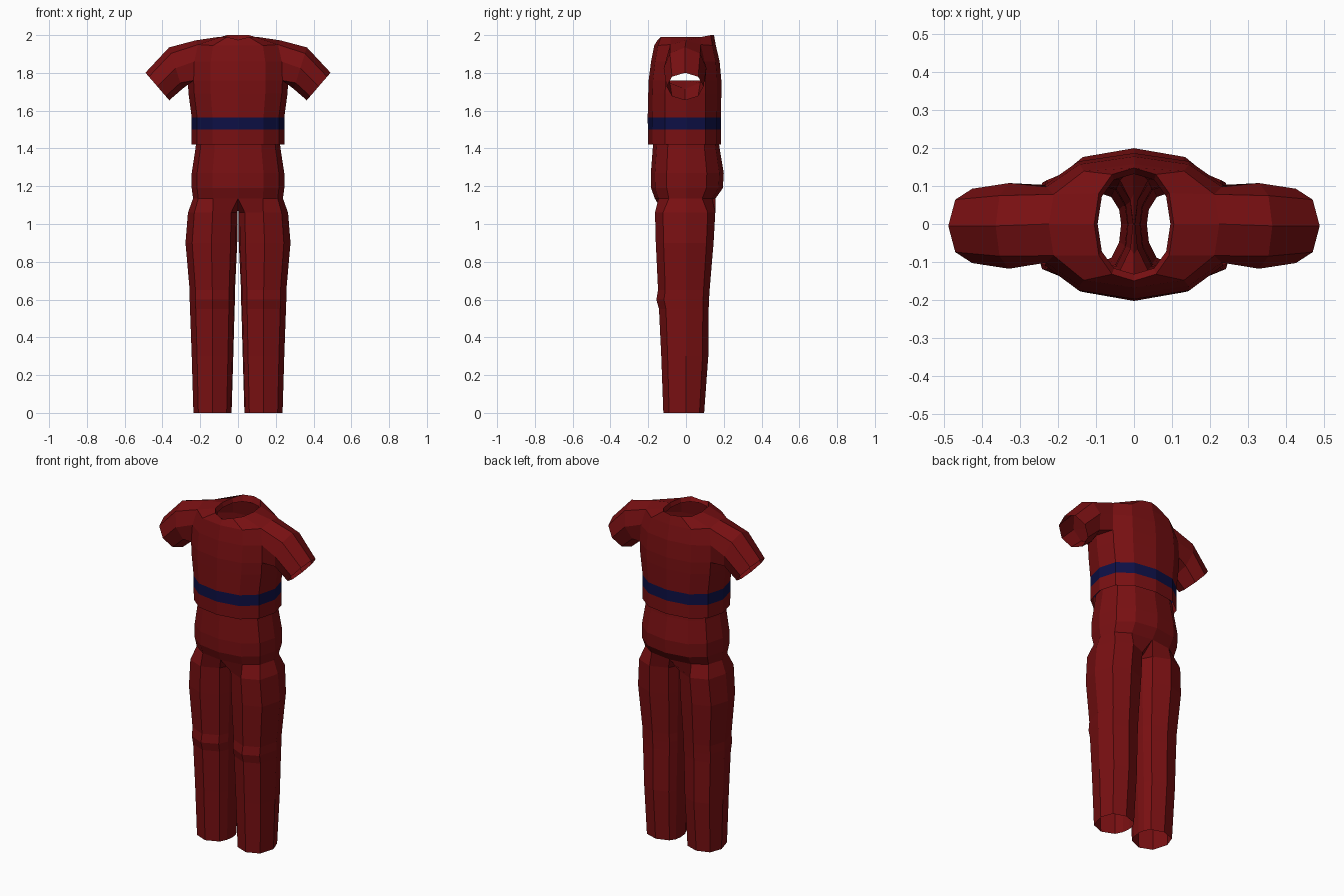
import bpy
import bmesh
from math import sin, cos, pi, radians, copysign

old = bpy.data.objects.get("Cube")
if old:
    bpy.data.objects.remove(old)


def material(name, rgb):
    m = bpy.data.materials.new(name)
    m.use_nodes = True
    m.diffuse_color = (*rgb, 1)
    m.node_tree.nodes["Principled BSDF"].inputs["Base Color"].default_value = (*rgb, 1)
    return m


red = material("dark_red_cloth", (0.19, 0.005, 0.006))
navy = material("navy_stripe", (0.004, 0.005, 0.06))


def power(v, e=0.86):
    return copysign(abs(v) ** e, v)


def half_ring(bm, z, rx, front, back):
    """Half of a rounded body section, from front centre round the +x side to back centre."""
    ring = []
    for i in range(7):
        a = i * pi / 6
        x = 0 if i in (0, 6) else rx * power(sin(a))
        y = -power(cos(a)) * (front if i < 3 else back)
        ring.append(bm.verts.new((x, y, z)))
    return ring


def strip(bm, low, high, closed=False, skip=()):
    """Quads between two rings of equal length."""
    n = len(low)
    for i in range(n if closed else n - 1):
        if i not in skip:
            j = (i + 1) % n
            bm.faces.new((low[i], low[j], high[j], high[i]))


def finish(bm, name, mats):
    me = bpy.data.meshes.new(name)
    bm.normal_update()
    bm.to_mesh(me)
    bm.free()
    ob = bpy.data.objects.new(name, me)
    bpy.context.collection.objects.link(ob)
    for m in mats:
        me.materials.append(m)
    mirror = ob.modifiers.new("mirror", "MIRROR")
    mirror.use_clip = True
    mirror.merge_threshold = 0.0005
    return ob


# Shirt body: hem up to the armpit
bm = bmesh.new()
rows = [half_ring(bm, *r) for r in (
    (1.42, .245, .200, .185), (1.50, .245, .202, .185), (1.565, .245, .203, .185),
    (1.69, .262, .200, .187), (1.76, .266, .198, .187))]
for low, high in zip(rows, rows[1:]):
    strip(bm, low, high)

# Chest and shoulders, leaving an armhole at the side
armpit = rows[-1]
chest = half_ring(bm, 1.86, .262, .185, .178)
shoulder = half_ring(bm, 1.945, .24, .168, .158)
for v in (shoulder[2], shoulder[4]):
    v.co.z, v.co.y = 1.95, v.co.y * 0.9
shoulder[3].co = (.225, 0, 1.972)
neck = half_ring(bm, 1.99, .105, .150, .148)
lip = half_ring(bm, 1.965, .096, .132, .132)
neck[0].co.z = 1.975
neck[5].co.z = neck[6].co.z = 2.0
strip(bm, armpit, chest, skip=(2, 3))
strip(bm, chest, shoulder, skip=(2, 3))
strip(bm, shoulder, neck)
strip(bm, neck, lip)
bm.verts.remove(chest[3])

# Sleeve: armhole to shoulder bend to cuff
sleeve = [[armpit[3], armpit[2], chest[2], shoulder[2],
           shoulder[3], shoulder[4], chest[4], armpit[4]]]
for cx, cz, ux, uz, ry in ((.33, 1.825, .035, .11, .113), (.427, 1.728, .063, .073, .098)):
    ring = []
    for i in range(8):
        a = i * pi / 4
        ring.append(bm.verts.new((cx - ux * cos(a), -.005 - ry * sin(a), cz - uz * cos(a))))
    sleeve.append(ring)
for inner, outer in zip(sleeve, sleeve[1:]):
    strip(bm, outer, inner, closed=True)

# Stripe round the waist
for f in bm.faces:
    if 1.50 < f.calc_center_median().z < 1.565:
        f.material_index = 1
finish(bm, "shirt", (red, navy))

# Trouser seat
bm = bmesh.new()
rows = [half_ring(bm, *r) for r in (
    (1.135, .238, .165, .156), (1.19, .245, .185, .195), (1.27, .245, .186, .200),
    (1.40, .225, .176, .178), (1.45, .220, .172, .172))]
for low, high in zip(rows, rows[1:]):
    strip(bm, low, high)

# Trouser leg, joined to the seat through a crotch seam
seam = [bm.verts.new((0, y, 1.075)) for y in (.08, 0, -.08)]
upper = rows[0] + seam
angles = (-45, 0, 45, 90, 135, 180, 225, 250, 270, 290)
for z, cx, rx, front, back in (
        (1.06, .134, .131, .164, .155), (.90, .141, .137, .160, .146),
        (.65, .136, .120, .148, .125), (.60, .136, .120, .157, .122),
        (.55, .136, .118, .143, .120), (.30, .135, .110, .131, .118),
        (0, .135, .101, .120, .096)):
    ring = []
    for deg in angles:
        a = radians(deg)
        c = cos(a)
        ring.append(bm.verts.new((cx + rx * power(sin(a)),
                                  -power(c) * (front if c > 0 else back), z)))
    strip(bm, ring, upper, closed=True)
    upper = ring
finish(bm, "trousers", (red,))
